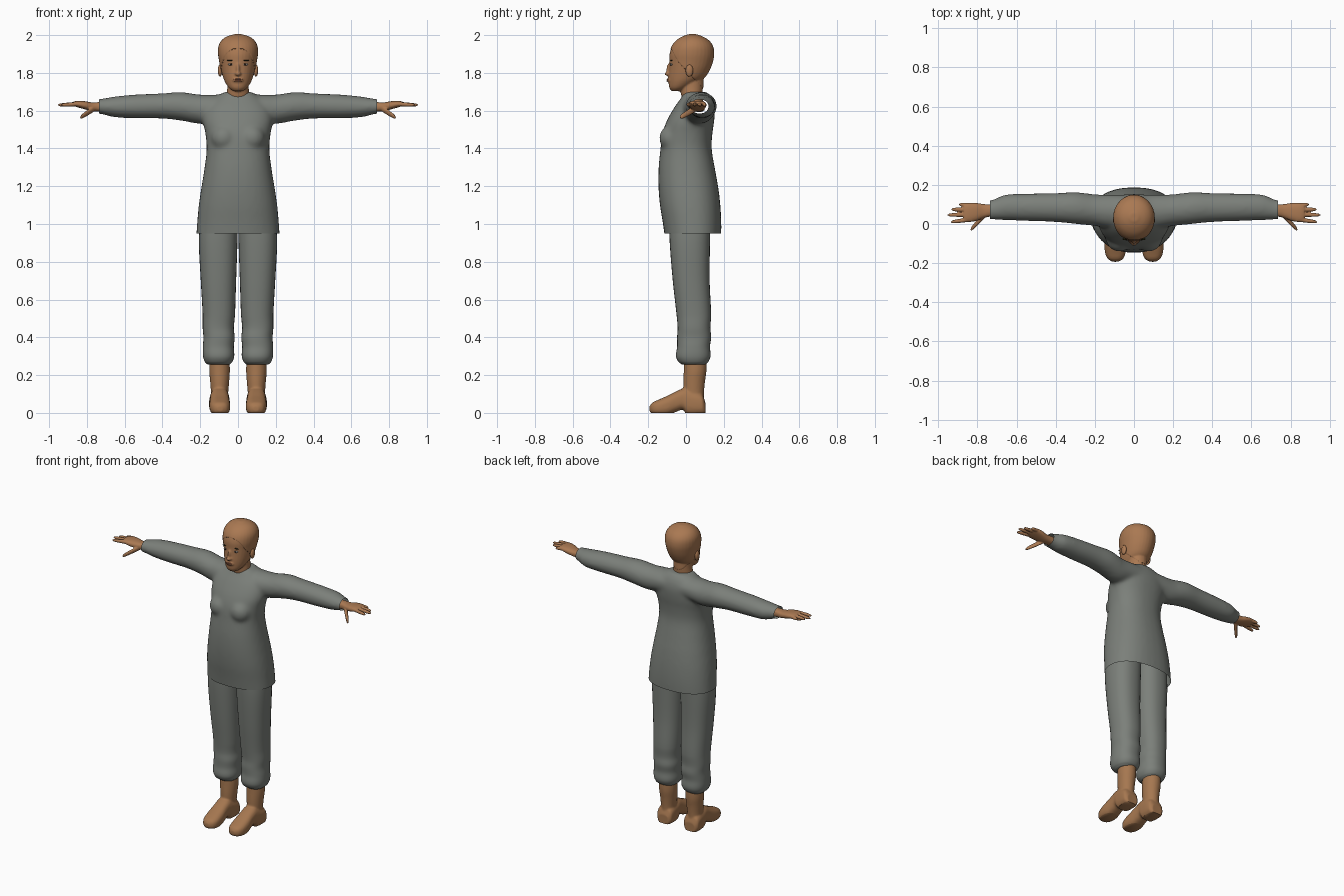
import bpy
import bmesh
from math import cos, sin, tau, copysign, radians
from mathutils import Vector, Matrix

cube = bpy.data.objects.get("Cube")
if cube:
    bpy.data.objects.remove(cube)


def material(name, r, g, b):
    mat = bpy.data.materials.new(name)
    mat.use_nodes = True
    mat.diffuse_color = (r, g, b, 1)
    shader = mat.node_tree.nodes["Principled BSDF"]
    shader.inputs["Base Color"].default_value = (r, g, b, 1)
    shader.inputs["Roughness"].default_value = 0.8
    return mat


cloth = material("grey_cloth", 0.2, 0.215, 0.195)
skin = material("skin", 0.4, 0.19, 0.085)
leather = material("boot_leather", 0.38, 0.185, 0.08)
hair = material("dark_hair", 0.014, 0.014, 0.004)
white = material("eye_white", 0.5, 0.45, 0.4)
dark = material("eye_dark", 0.02, 0.012, 0.008)
lip = material("lip", 0.3, 0.11, 0.06)


def refine(rings, steps):
    """Smoothly interpolate ring extents along the first value."""
    last = len(rings) - 1
    rings = [Vector(r) for r in rings]

    def slope(i):
        a, b = rings[max(i - 1, 0)], rings[min(i + 1, last)]
        return (b - a) / (b[0] - a[0])

    result = [rings[0]]
    for i in range(last):
        a, b = rings[i], rings[i + 1]
        ma, mb = slope(i) * (b[0] - a[0]), slope(i + 1) * (b[0] - a[0])
        for k in range(1, steps + 1):
            t = k / steps
            h = t * t * (3 - 2 * t)
            v = a * (1 - h) + b * h + ma * (t * (1 - t) ** 2) - mb * (t * t * (1 - t))
            v[0] = a[0] + (b[0] - a[0]) * t
            result.append(v)
    return result


def loft(bm, axis, rings, side=1, power=2.0, sides=32, steps=5):
    """Rings are (position, min a, max a, min b, max b) along an axis."""
    order = {"x": (0, 1, 2), "y": (1, 0, 2), "z": (2, 0, 1)}[axis]
    loops = []
    for p, a0, a1, b0, b1 in refine(rings, steps):
        loop = []
        for k in range(sides):
            c, s = cos(tau * k / sides), sin(tau * k / sides)
            c = copysign(abs(c) ** (2 / power), c)
            s = copysign(abs(s) ** (2 / power), s)
            co = Vector((0, 0, 0))
            co[order[0]] = p
            co[order[1]] = (a0 + a1 + (a1 - a0) * c) / 2
            co[order[2]] = (b0 + b1 + (b1 - b0) * s) / 2
            co.x *= side
            loop.append(bm.verts.new(co))
        loops.append(loop)
    for low, high in zip(loops, loops[1:]):
        for k in range(sides):
            n = (k + 1) % sides
            bm.faces.new((low[k], low[n], high[n], high[k]))
    bm.faces.new(loops[0])
    bm.faces.new(loops[-1])


def symmetric(rings):
    return [(z, -w, w, y0, y1) for z, w, y0, y1 in rings]


def ball(bm, center, radii, side=1):
    x, y, z = center
    place = Matrix.Translation((x * side, y, z)) @ Matrix.Diagonal((*radii, 1))
    bmesh.ops.create_uvsphere(bm, u_segments=20, v_segments=12, radius=1, matrix=place)


def finger(bm, base, tip, r, side):
    base, tip = Vector(base), Vector(tip)
    rings = []
    for t, f in ((0, 1), (0.5, 0.95), (0.9, 0.7), (1, 0.2)):
        x, y, z = base.lerp(tip, t)
        rings.append((x, y - r * f, y + r * f, z - r * f, z + r * f))
    loft(bm, "x", rings, side, sides=16)


def geometry(bm):
    return bm.verts[:] + bm.edges[:] + bm.faces[:]


def finish(name, bm, mats, voxel=0, smooth=0, cuts=(), fill=False, paint=None):
    """Optionally fuse the shells, trim with planes, paint and smooth."""
    bmesh.ops.recalc_face_normals(bm, faces=bm.faces)
    mesh = bpy.data.meshes.new(name)
    bm.to_mesh(mesh)
    obj = bpy.data.objects.new(name, mesh)
    bpy.context.collection.objects.link(obj)
    if voxel:
        fuse = obj.modifiers.new("fuse", "REMESH")
        fuse.mode = "VOXEL"
        fuse.voxel_size = voxel
        relax = obj.modifiers.new("relax", "SMOOTH")
        relax.factor = 0.5
        relax.iterations = smooth
        graph = bpy.context.evaluated_depsgraph_get()
        mesh = bpy.data.meshes.new_from_object(obj.evaluated_get(graph))
        obj.modifiers.clear()
        obj.data = mesh
    bm.clear()
    bm.from_mesh(mesh)
    for co, no in cuts:
        cut = bmesh.ops.bisect_plane(bm, geom=geometry(bm), plane_co=co,
                                     plane_no=no, clear_outer=True)
        if fill:
            edges = [e for e in cut["geom_cut"] if isinstance(e, bmesh.types.BMEdge)]
            bmesh.ops.holes_fill(bm, edges=edges, sides=0)
    if paint:
        paint(bm)
    bm.to_mesh(mesh)
    bm.free()
    mesh.name = name
    mesh.materials.clear()
    for mat in mats:
        mesh.materials.append(mat)
    bpy.ops.object.select_all(action="DESELECT")
    obj.select_set(True)
    bpy.context.view_layer.objects.active = obj
    bpy.ops.object.shade_smooth_by_angle(angle=radians(50))


# Tunic: body, bust and sleeves fused, then trimmed at hem and cuffs
bm = bmesh.new()
loft(bm, "z", symmetric([
    (.88, .225, -.105, .185), (1, .217, -.122, .187), (1.1, .208, -.138, .182),
    (1.2, .193, -.146, .17), (1.3, .177, -.145, .152), (1.4, .166, -.135, .136),
    (1.48, .173, -.125, .14), (1.55, .185, -.1, .15), (1.62, .17, -.06, .152),
    (1.67, .12, -.025, .135), (1.7, .07, -.01, .11)]), power=2.3)
sleeve = [(0, 0, .15, 1.55, 1.685), (.12, -.02, .15, 1.54, 1.685),
          (.2, -.01, .152, 1.53, 1.685), (.3, 0, .163, 1.547, 1.698),
          (.4, .01, .158, 1.558, 1.692), (.55, .015, .155, 1.56, 1.685),
          (.66, .02, .15, 1.566, 1.674), (.73, .022, .122, 1.583, 1.662),
          (.8, .022, .118, 1.585, 1.66)]
for side in (1, -1):
    loft(bm, "x", sleeve, side)
    ball(bm, (.075, -.07, 1.455), (.07, .073, .07), side)
finish("tunic", bm, [cloth], .011, 10, [
    ((0, 0, .95), (0, 0, -1)), ((.735, 0, 0), (1, 0, 0)), ((-.735, 0, 0), (-1, 0, 0))])

# Head and neck, with the hairline cut into the surface
bm = bmesh.new()
loft(bm, "z", symmetric([
    (1.703, .025, -.075, -.03), (1.72, .048, -.088, .01), (1.75, .068, -.092, .06),
    (1.78, .08, -.093, .1), (1.82, .09, -.09, .125), (1.86, .097, -.088, .14),
    (1.9, .103, -.087, .147), (1.94, .101, -.074, .141), (1.97, .085, -.05, .12),
    (1.99, .058, -.018, .087), (2.002, .02, .015, .055)]))
loft(bm, "z", symmetric([
    (1.6, .07, 0, .1), (1.68, .061, -.025, .088),
    (1.73, .056, -.03, .09), (1.79, .055, -.03, .09)]))
ball(bm, (0, -.093, 1.795), (.017, .02, .012))
ball(bm, (0, -.09, 1.818), (.01, .014, .032))
ball(bm, (0, -.088, 1.762), (.03, .013, .013))
hairline = [(Vector((0, -.02, 1.82)), Vector((0, .11, .06))),
            (Vector((0, -.01, 1.825)), Vector((0, .09, .085)))]


def paint_hair(bm):
    for co, no in hairline:
        bmesh.ops.bisect_plane(bm, geom=geometry(bm), plane_co=co, plane_no=no)
    for face in bm.faces:
        center = face.calc_center_median()
        face.material_index = int(all((center - co).dot(no) > 0 for co, no in hairline))
    bm.normal_update()
    for vert in bm.verts:
        if all(face.material_index for face in vert.link_faces):
            vert.co += vert.normal * .003


finish("head", bm, [skin, hair], .005, 4, paint=paint_hair)

bm = bmesh.new()
ball(bm, (0, -.094, 1.766), (.023, .009, .004))
ball(bm, (0, -.094, 1.758), (.02, .009, .005))
finish("lips", bm, [lip])

for label, side in (("left", 1), ("right", -1)):
    # Facial features
    for part, center, radii, mat in (
            ("eye", (.037, -.077, 1.845), (.016, .007, .006), white),
            ("iris", (.037, -.0815, 1.845), (.006, .004, .0055), dark),
            ("eyebrow", (.039, -.077, 1.866), (.02, .006, .003), hair),
            ("ear", (.095, .018, 1.812), (.012, .02, .032), skin)):
        bm = bmesh.new()
        ball(bm, center, radii, side)
        finish(f"{label}_{part}", bm, [mat])

    # Hand: palm, four fingers and a thumb
    bm = bmesh.new()
    loft(bm, "x", [
        (.68, .038, .1, 1.592, 1.648), (.74, .037, .1, 1.595, 1.645),
        (.77, .03, .102, 1.598, 1.643), (.81, .015, .108, 1.607, 1.65),
        (.85, .01, .107, 1.618, 1.652), (.87, .016, .1, 1.625, 1.648)],
        side, power=2.4)
    for base_y, tip_x, tip_y in ((.094, .895, .1), (.072, .935, .075),
                                 (.048, .954, .046), (.024, .937, .01)):
        finger(bm, (.83, base_y, 1.636), (tip_x, tip_y, 1.63), .0115, side)
    finger(bm, (.76, .05, 1.612), (.836, -.03, 1.563), .016, side)
    finish(f"{label}_hand", bm, [skin], .004, 3)

    # Trouser leg with a gathered bottom
    bm = bmesh.new()
    loft(bm, "z", [
        (.255, .045, .16, -.02, .1), (.27, .03, .175, -.04, .118),
        (.3, .02, .185, -.053, .13), (.35, .022, .186, -.047, .127),
        (.4, .018, .183, -.047, .133), (.45, .022, .187, -.044, .129),
        (.52, .016, .187, -.05, .133), (.7, .01, .197, -.07, .125),
        (.9, .003, .207, -.086, .127), (1.05, 0, .2, -.09, .13)],
        side, power=2.3)
    finish(f"{label}_trouser_leg", bm, [cloth])

    # Boot: shaft and foot fused, with a flat sole and a raised arch
    bm = bmesh.new()
    loft(bm, "z", [
        (.03, .05, .145, 0, .095), (.1, .052, .143, -.012, .095),
        (.16, .047, .147, -.014, .1), (.22, .043, .152, -.012, .108),
        (.29, .045, .15, -.01, .108)], side)
    loft(bm, "y", [
        (-.193, .08, .11, .008, .035), (-.18, .058, .132, -.004, .053),
        (-.15, .044, .147, -.012, .068), (-.1, .042, .151, -.012, .09),
        (-.05, .047, .147, .006, .115), (-.015, .048, .147, .016, .13),
        (.005, .045, .15, -.012, .13), (.085, .045, .152, -.012, .1),
        (.102, .06, .137, -.008, .06)], side, power=2.6)
    finish(f"{label}_boot", bm, [leather], .006, 4, [((0, 0, 0), (0, 0, -1))], True)
